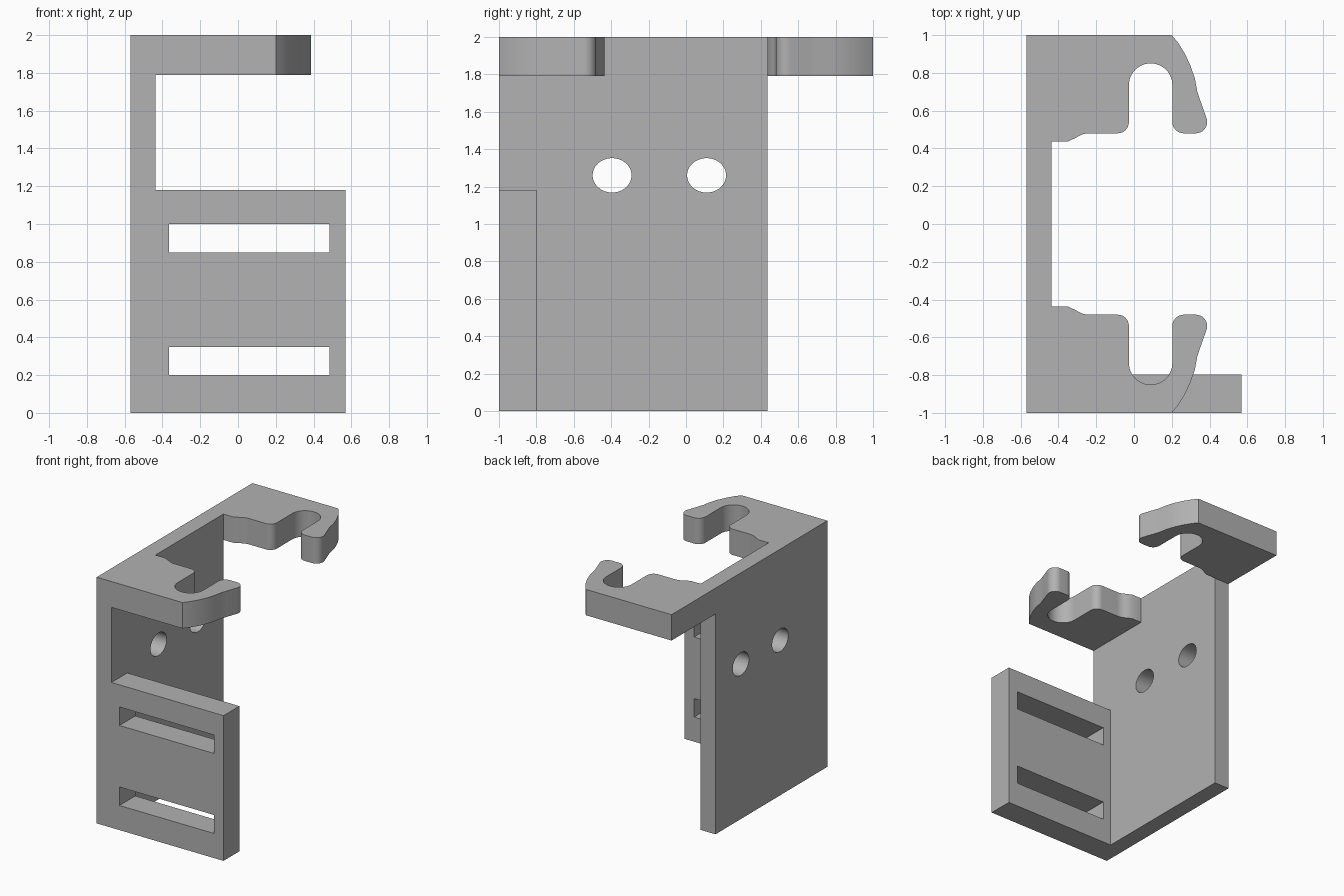
import bpy
import bmesh
from math import cos, sin, radians
from mathutils import Matrix

if "Cube" in bpy.data.objects:
    bpy.data.objects.remove(bpy.data.objects["Cube"])

grey = bpy.data.materials.new("plain_grey")
grey.use_nodes = True
colour = (0.445, 0.445, 0.445, 1)
grey.diffuse_color = colour
grey.node_tree.nodes["Principled BSDF"].inputs["Base Color"].default_value = colour


def arc(cx, cy, rx, ry, start, end, steps=12):
    """Points along an elliptical arc, angles in degrees."""
    angles = [radians(start + (end - start) * i / steps) for i in range(steps + 1)]
    return [(cx + rx * cos(a), cy + ry * sin(a)) for a in angles]


def rect(x0, x1, y0, y1):
    return [(x0, y0), (x1, y0), (x1, y1), (x0, y1)]


def plate(name, outlines, thickness, matrix):
    """Extrude a filled outline; further outlines become through holes."""
    curve = bpy.data.curves.new(name + "_outline", "CURVE")
    curve.dimensions = "2D"
    curve.fill_mode = "BOTH"
    curve.extrude = thickness / 2
    for points in outlines:
        spline = curve.splines.new("POLY")
        spline.points.add(len(points) - 1)
        for p, (x, y) in zip(spline.points, points):
            p.co = (x, y, 0, 1)
        spline.use_cyclic_u = True
    helper = bpy.data.objects.new(name + "_helper", curve)
    mesh = bpy.data.meshes.new_from_object(helper)
    bpy.data.objects.remove(helper)
    bpy.data.curves.remove(curve)

    bm = bmesh.new()
    bm.from_mesh(mesh)
    bmesh.ops.remove_doubles(bm, verts=bm.verts, dist=0.0005)
    bmesh.ops.transform(bm, matrix=matrix, verts=bm.verts)
    bmesh.ops.recalc_face_normals(bm, faces=bm.faces)
    bm.to_mesh(mesh)
    bm.free()
    mesh.name = name
    mesh.materials.clear()
    mesh.materials.append(grey)
    obj = bpy.data.objects.new(name, mesh)
    bpy.context.collection.objects.link(obj)
    bpy.ops.object.select_all(action="DESELECT")
    obj.select_set(True)
    bpy.context.view_layer.objects.active = obj
    bpy.ops.object.shade_smooth_by_angle(angle=radians(30))
    return obj


LEFT, INNER, TOP, SHELF = -0.57, -0.437, 2.0, 1.79
WALL_BACK, FRONT_BACK = 0.435, -0.797

# Side wall with two round holes, drawn in the YZ plane
yz = Matrix(((0, 0, 1, (LEFT + INNER) / 2), (1, 0, 0, 0), (0, 1, 0, 0), (0, 0, 0, 1)))
holes = [arc(y, 1.26, 0.104, 0.092, 0, 352.5, 47) for y in (-0.395, 0.11)]
plate("side_wall", [rect(-1, WALL_BACK, 0, SHELF)] + holes, INNER - LEFT, yz)

# Front plate with two strap slots, drawn in the XZ plane
xz = Matrix(((1, 0, 0, 0), (0, 0, -1, (FRONT_BACK - 1) / 2), (0, 1, 0, 0), (0, 0, 0, 1)))
slots = [rect(-0.365, 0.485, z, z + 0.15) for z in (0.2, 0.85)]
plate("front_plate", [rect(INNER, 0.57, 0, 1.18)] + slots, 1 + FRONT_BACK, xz)

# Top frame: one hooked arm outline, mirrored across the middle
arm = [(LEFT, 1), (0.2, 1), (0.235, 0.957), (0.27, 0.9), (0.3, 0.835),
       (0.322, 0.77), (0.335, 0.7), (0.352, 0.65)]
arm += arc(0.327, 0.54, 0.06, 0.06, 18, -90)            # hook tip, outer
arm += arc(0.263, 0.54, 0.06, 0.06, -90, -180)          # hook tip, inner
arm += arc(0.088, 0.735, 0.115, 0.115, 0, 180, 24)      # slot end
arm += arc(-0.087, 0.54, 0.06, 0.06, 0, -90)            # slot mouth
arm += arc(-0.235, 0.36, 0.12, 0.12, 90, 125, 6)        # shoulder
arm += [(-0.35, 0.436), (INNER, 0.436)]
mirrored = [(x, -y) for x, y in reversed(arm)]
plate("top_frame", [arm + mirrored], TOP - SHELF,
      Matrix.Translation((0, 0, (TOP + SHELF) / 2)))
